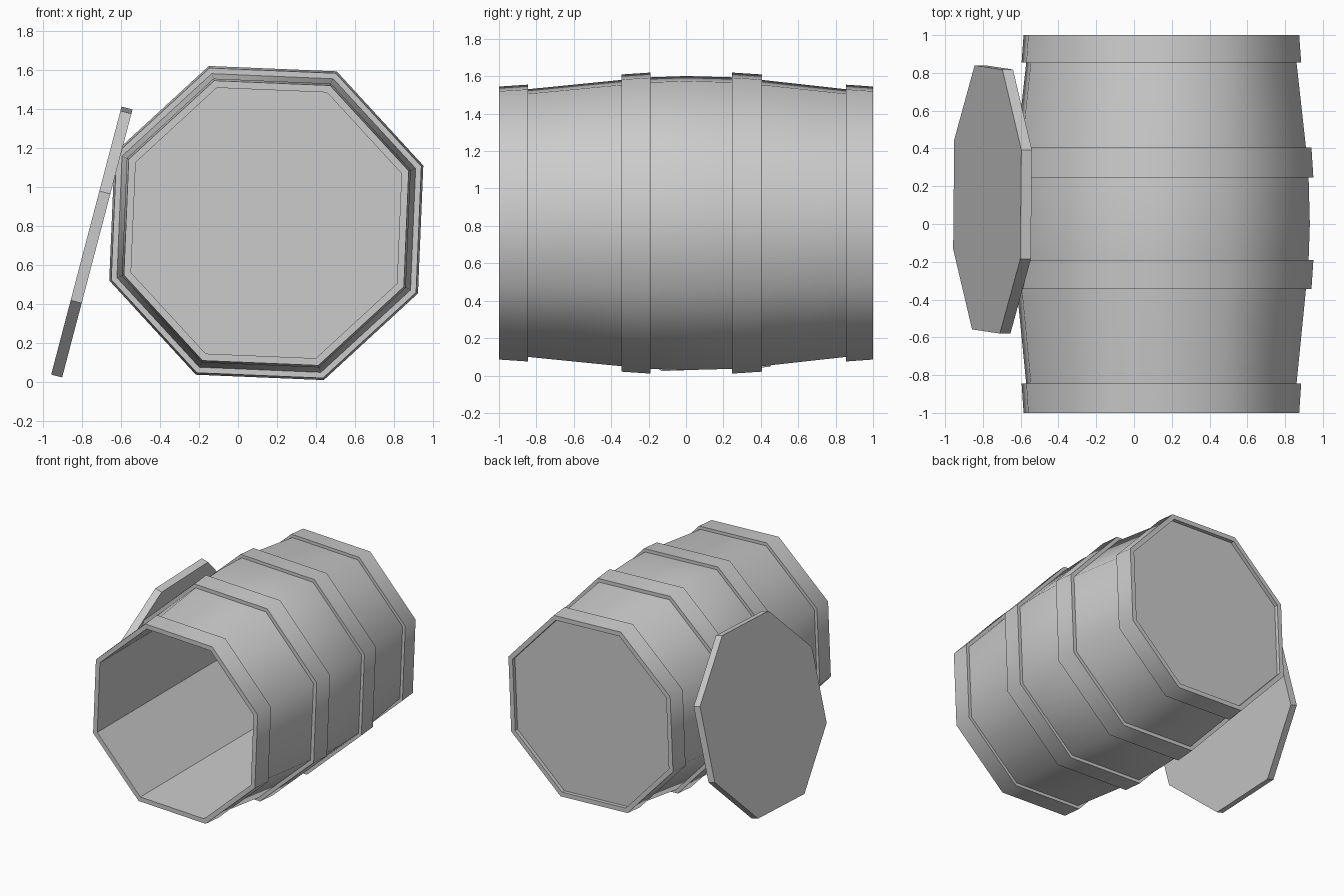
import bpy, bmesh
from math import radians, cos, sin
from mathutils import Vector

if "Cube" in bpy.data.objects:
    bpy.data.objects.remove(bpy.data.objects["Cube"])

SIDES = 8


def finish(name, bm):
    bmesh.ops.recalc_face_normals(bm, faces=bm.faces)
    mesh = bpy.data.meshes.new(name)
    bm.to_mesh(mesh)
    bm.free()
    obj = bpy.data.objects.new(name, mesh)
    bpy.context.collection.objects.link(obj)
    return obj


def ring(bm, centre, u, v, radius, start):
    pts = []
    for k in range(SIDES):
        a = radians(start + 45 * k)
        pts.append(bm.verts.new(centre + radius * (cos(a) * u + sin(a) * v)))
    return pts


def bridge(bm, a, b, smooth=False):
    for k in range(SIDES):
        n = (k + 1) % SIDES
        bm.faces.new((a[k], a[n], b[n], b[k])).smooth = smooth


# Barrel axis lies along y
AXIS = Vector((0.145, 0, 0.815))
X, Y, Z = Vector((1, 0, 0)), Vector((0, 1, 0)), Vector((0, 0, 1))
TURN = 20.1


def tube(name, outer, inner):
    """Closed octagonal tube: outer (y, radius) wall smooth, the rest flat."""
    bm = bmesh.new()
    prof = outer + inner
    rings = [ring(bm, AXIS + y * Y, X, Z, r, TURN) for y, r in prof]
    for i in range(len(prof)):
        bridge(bm, rings[i], rings[(i + 1) % len(prof)], i < len(outer) - 1)
    return finish(name, bm)


def slab(name, centre, u, v, normal, radius, start, thickness):
    """Flat octagonal board."""
    bm = bmesh.new()
    a = ring(bm, centre, u, v, radius, start)
    b = ring(bm, centre + normal * thickness, u, v, radius, start)
    bridge(bm, a, b)
    bm.faces.new(a)
    bm.faces.new(b)
    return finish(name, bm)


# Bulging body with straight hollow inside
tube("barrel_body",
     [(-1, 0.745), (-0.845, 0.762), (-0.345, 0.815), (-0.19, 0.83), (0, 0.837),
      (0.245, 0.83), (0.405, 0.815), (0.855, 0.762), (1, 0.745)],
     [(1, 0.738), (-1, 0.738)])

# Four hoops: y and radius at each edge
hoops = [("front_end_hoop", -1, 0.777, -0.845, 0.788),
         ("front_middle_hoop", -0.345, 0.846, -0.19, 0.857),
         ("back_middle_hoop", 0.245, 0.857, 0.405, 0.846),
         ("back_end_hoop", 0.855, 0.788, 1, 0.777)]
for name, y0, r0, y1, r1 in hoops:
    tube(name, [(y0, r0), (y1, r1)], [(y1, r1 - 0.036), (y0, r0 - 0.036)])

# Recessed back board
slab("back_board", AXIS + 0.91 * Y, X, Z, Y, 0.742, TURN, 0.06)

# Loose lid leaning against the left side
slope = Vector((0.254, 0, 0.967)).normalized()
inward = Vector((slope.z, 0, -slope.x))
slab("leaning_lid", Vector((-0.777, 0.13, 0.725)), slope, Y, inward,
     0.757, 20.3, 0.058)
